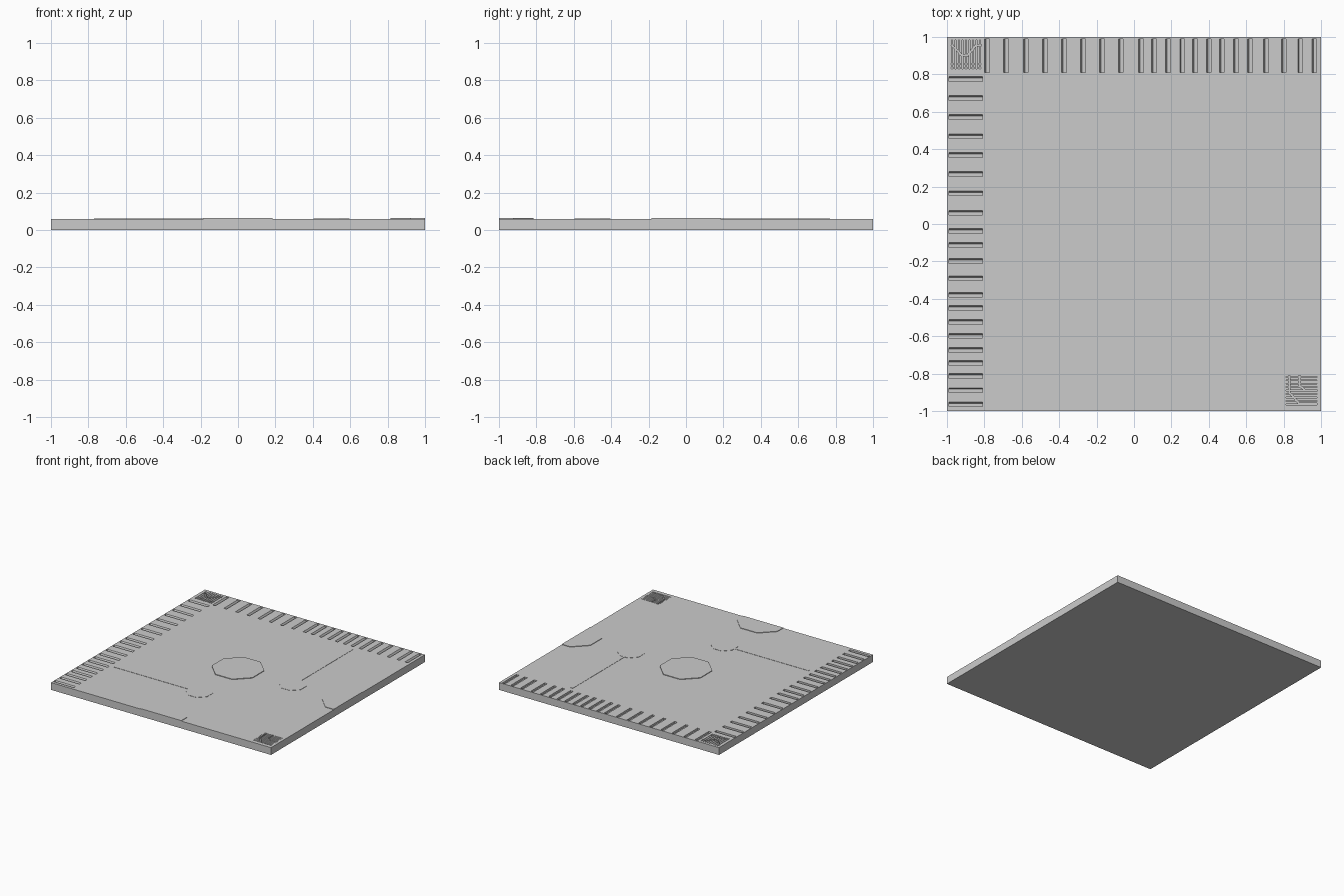
import bpy, bmesh, math

if "Cube" in bpy.data.objects:
    bpy.data.objects.remove(bpy.data.objects["Cube"])

TOP = 0.06


def finish(bm, name):
    bmesh.ops.recalc_face_normals(bm, faces=bm.faces)
    me = bpy.data.meshes.new(name)
    bm.to_mesh(me)
    bm.free()
    ob = bpy.data.objects.new(name, me)
    bpy.context.collection.objects.link(ob)
    return ob


def prism(bm, pts, z0, z1, top=None):
    """Closed solid from a plan outline, optionally with a different top outline."""
    lo = [bm.verts.new((x, y, z0)) for x, y in pts]
    hi = [bm.verts.new((x, y, z1)) for x, y in (top or pts)]
    n = len(pts)
    bm.faces.new(lo[::-1])
    bm.faces.new(hi)
    for i in range(n):
        bm.faces.new((lo[i], lo[(i + 1) % n], hi[(i + 1) % n], hi[i]))


def rect(x0, x1, y0, y1):
    return [(x0, y0), (x1, y0), (x1, y1), (x0, y1)]


def stroke(bm, path, w, depth):
    """Thin groove along a path of straight pieces."""
    for (ax, ay), (bx, by) in zip(path, path[1:]):
        d = math.hypot(bx - ax, by - ay)
        ux, uy = (bx - ax) / d * w / 2, (by - ay) / d * w / 2
        prism(bm, [(ax - ux + uy, ay - uy - ux), (bx + ux + uy, by + uy - ux),
                   (bx + ux - uy, by + uy + ux), (ax - ux - uy, ay - uy + ux)],
              TOP - depth, TOP + 0.02)


def plate(name, pts, z):
    bm = bmesh.new()
    prism(bm, pts, TOP - 0.005, z)
    return finish(bm, name)


def octagon(cx, cy, r):
    pts = [(cx + r * math.cos(math.radians(22.5 + 45 * i)),
            cy + r * math.sin(math.radians(22.5 + 45 * i))) for i in range(8)]
    return [(min(x, 1), max(y, -1)) for x, y in pts]


# base slab
bm = bmesh.new()
prism(bm, rect(-1, 1, -1, 1), 0, TOP)
base = finish(bm, "base_slab")

# slot rows along the left and back edges, each with one sloping wall
left = [.775, .674, .572, .47, .369, .267, .165, .06, -.037, -.112, -.198,
        -.29, -.378, -.449, -.524, -.598, -.674, -.743, -.813, -.888, -.963]
back = [-.786, -.684, -.578, -.476, -.374, -.273, -.171, -.07, .037, .107, .182,
        .257, .326, .4, .47, .545, .62, .706, .8, .888, .963]
cut = bmesh.new()
for y in left:
    prism(cut, rect(-.99, -.81, y - .0125, y + .0045), TOP - .015, TOP,
          rect(-.99, -.81, y - .0125, y + .0125))
    prism(cut, rect(-.99, -.81, y - .0125, y + .0125), TOP - .0002, TOP + .02)
for x in back:
    prism(cut, rect(x - .0045, x + .0125, .81, .99), TOP - .015, TOP,
          rect(x - .0125, x + .0125, .81, .99))
    prism(cut, rect(x - .0125, x + .0125, .81, .99), TOP - .0002, TOP + .02)

# fine engraved pattern in the back left corner
for i in range(9):
    x = -.972 + i * .0185
    stroke(cut, [(x, .83), (x, .98)], .005, .01)
for y in (.835, .855):
    stroke(cut, [(-.975, y), (-.82, y)], .005, .0105)
stroke(cut, [(-.972, .955), (-.92, .902), (-.89, .902), (-.845, .955), (-.82, .955)],
       .009, .012)

# fine engraved pattern in the front right corner
for i in range(9):
    y = -.965 + i * .0185
    stroke(cut, [(.815, y), (.975, y)], .005, .01)
stroke(cut, [(.83, -.815), (.83, -.9), (.885, -.962), (.975, -.962)], .009, .012)
stroke(cut, [(.885, -.815), (.885, -.865), (.915, -.89), (.975, -.89)], .009, .012)

cutter = finish(cut, "engraving_cutter")
cutter.hide_render = True
cutter.hide_viewport = True
mod = base.modifiers.new("engraving", 'BOOLEAN')
mod.operation = 'DIFFERENCE'
mod.solver = 'EXACT'
mod.use_self = True
mod.object = cutter

# raised eight-sided plates: centre, right edge, front edge
for name, cx, cy in (("centre_plate", 0, 0), ("right_plate", 1, 0), ("front_plate", 0, -1)):
    bm = bmesh.new()
    pts = []
    for p in octagon(cx, cy, .2):
        if p not in pts:
            pts.append(p)
    prism(bm, pts, TOP - .005, .065 if name == "centre_plate" else .064)
    finish(bm, name)

# small plates with a thin strip running out from each
plate("front_small_plate", octagon(0, -.5, .105), .062)
plate("right_small_plate", octagon(.5, 0, .105), .062)
plate("front_strip", rect(-.77, -.09, -.51, -.49), .062)
plate("right_strip", rect(.49, .51, .09, .77), .062)
